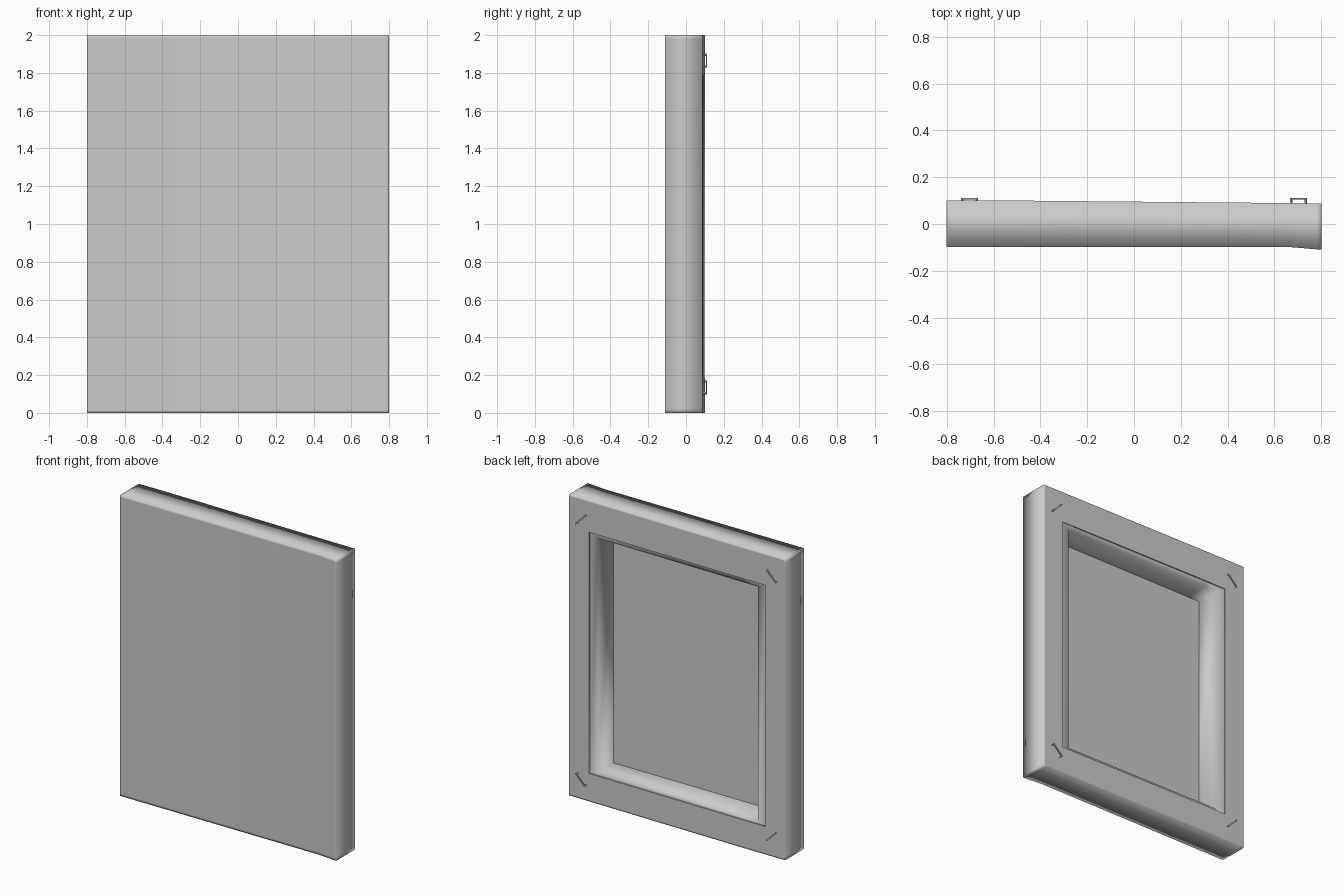
import bpy, bmesh, math
from mathutils import Matrix, Vector

cube = bpy.data.objects.get("Cube")
if cube:
    bpy.data.objects.remove(cube, do_unlink=True)


def make_material(name, value):
    mat = bpy.data.materials.new(name)
    mat.use_nodes = True
    color = (value, value, value, 1)
    mat.diffuse_color = color
    mat.node_tree.nodes["Principled BSDF"].inputs["Base Color"].default_value = color
    return mat


canvas_grey = make_material("canvas grey", 0.6)


def add_object(name, bm, mat):
    bmesh.ops.recalc_face_normals(bm, faces=bm.faces)
    mesh = bpy.data.meshes.new(name)
    bm.to_mesh(mesh)
    bm.free()
    mesh.materials.append(mat)
    obj = bpy.data.objects.new(name, mesh)
    bpy.context.collection.objects.link(obj)
    return obj


def warp(co):
    """Slight twist of the frame: back thins to +x, front flares at the +x edge."""
    if co.y < -0.05:
        co.y -= 0.012 * max(0, (co.x - 0.66) / 0.14)
    elif co.y > 0.05:
        co.y -= 0.012 * max(0, (co.x + 0.5) / 1.3)


# Stretched canvas: rectangular rings from the front sheet, around the sides,
# over the folded back border and stretcher bars, down to the sheet's inside
# Each ring is half width, bottom, top, depth, crease
rings = [
    (0.785, 0.015, 1.985, -0.098, False),
    (0.80, 0.00, 2.00, -0.098, False),
    (0.80, 0.00, 2.00, 0.10, False),
    (0.79, 0.01, 1.99, 0.10, False),
    (0.65, 0.185, 1.79, 0.10, True),
    (0.65, 0.185, 1.79, 0.092, True),
    (0.593, 0.205, 1.76, 0.088, False),
    (0.593, 0.205, 1.76, -0.085, True),
]
bm = bmesh.new()
loops = []
for w, low, high, y, crease in rings:
    corners = [(-w, low), (w, low), (w, high), (-w, high)]
    loops.append([bm.verts.new((x, y, z)) for x, z in corners])
for a, b in zip(loops, loops[1:]):
    for i in range(4):
        j = (i + 1) % 4
        bm.faces.new((a[i], a[j], b[j], b[i]))
bm.faces.new(loops[0])
bm.faces.new(loops[-1])
for loop, ring in zip(loops, rings):
    if ring[-1]:
        for i in range(4):
            bm.edges.get((loop[i], loop[(i + 1) % 4])).smooth = False

# Cuts that hold the corners crisp and let the frame bend
cuts = [((x, 0, 0), (1, 0, 0)) for x in (-0.78, -0.5, 0.66, 0.78)]
cuts += [((0, 0, z), (0, 0, 1)) for z in (0.02, 1.98)]
for point, normal in cuts:
    bmesh.ops.bisect_plane(bm, geom=bm.verts[:] + bm.edges[:] + bm.faces[:],
                           plane_co=point, plane_no=normal)
for v in bm.verts:
    warp(v.co)
for f in bm.faces:
    f.smooth = True
add_object("stretched_canvas", bm, canvas_grey)

# Staples across each back corner: a crown with two legs
for side, side_name in ((1, "left"), (-1, "right")):
    for z, up, level in ((1.865, 1, "top"), (0.135, -1, "bottom")):
        bm = bmesh.new()
        base = Vector((side * 0.703, 0.1, z))
        turn = Matrix.Rotation(math.radians(45 * side * up), 4, "Y")
        for offset, length, depth, lift in ((0, 0.096, 0.006, 0.008),
                                            (-0.044, 0.008, 0.03, -0.007),
                                            (0.044, 0.008, 0.03, -0.007)):
            place = (Matrix.Translation(base) @ turn
                     @ Matrix.Translation((offset, lift, 0))
                     @ Matrix.Diagonal((length, depth, 0.008, 1)))
            bmesh.ops.create_cube(bm, size=1, matrix=place)
        add_object(f"staple_{level}_{side_name}", bm, canvas_grey)
